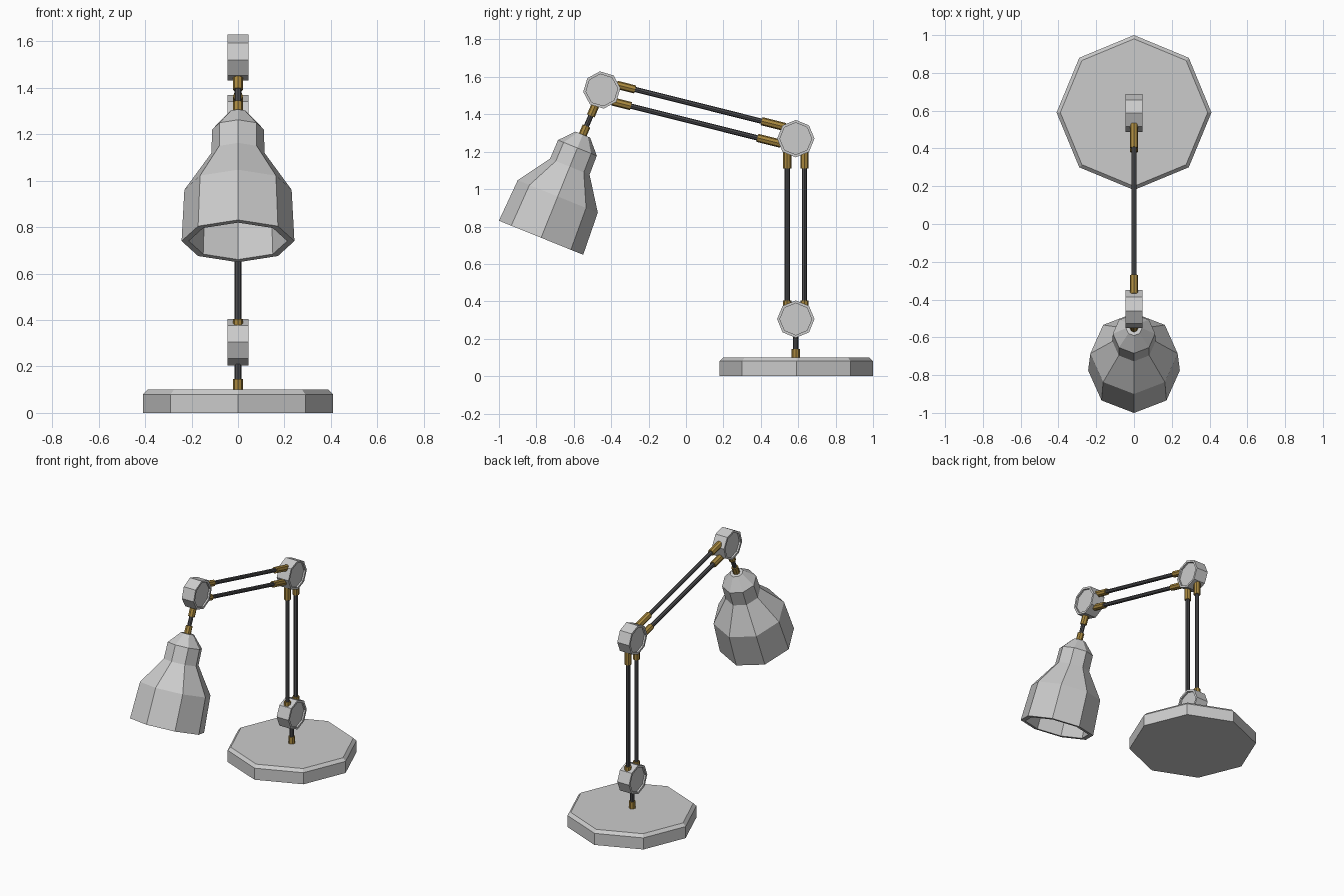
import bpy, bmesh, math
from mathutils import Vector, Matrix

cube = bpy.data.objects.get("Cube")
if cube:
    bpy.data.objects.remove(cube, do_unlink=True)


def material(name, color):
    m = bpy.data.materials.new(name)
    m.diffuse_color = (*color, 1)
    m.use_nodes = True
    m.node_tree.nodes["Principled BSDF"].inputs["Base Color"].default_value = (*color, 1)
    return m


GREY = material("light grey", (0.6, 0.6, 0.6))
DARK = material("dark grey", (0.075, 0.075, 0.08))
BRASS = material("brass", (0.4, 0.25, 0.05))
SIDES = 8


def lathe(name, profile, mat, origin, axis, spin=0.0):
    """Turn a (radius, height) profile into a flat-sided solid along axis."""
    axis = Vector(axis).normalized()
    side = Vector((1, 0, 0)) if abs(axis.x) < 0.9 else Vector((0, 1, 0))
    other = axis.cross(side)
    bm = bmesh.new()
    rings = []
    for r, h in profile:
        ring = []
        for i in range(SIDES):
            a = math.tau * i / SIDES + spin
            p = Vector(origin) + axis * h + r * (math.cos(a) * side + math.sin(a) * other)
            ring.append(bm.verts.new(p))
        rings.append(ring)
    for low, high in zip(rings, rings[1:]):
        for i in range(SIDES):
            j = (i + 1) % SIDES
            bm.faces.new((low[i], low[j], high[j], high[i]))
    bm.faces.new(rings[0])
    bm.faces.new(rings[-1])
    bmesh.ops.recalc_face_normals(bm, faces=bm.faces)
    mesh = bpy.data.meshes.new(name)
    bm.to_mesh(mesh)
    bm.free()
    mesh.materials.append(mat)
    obj = bpy.data.objects.new(name, mesh)
    bpy.context.collection.objects.link(obj)
    return obj


def tube(name, start, end, radius, mat):
    start, end = Vector(start), Vector(end)
    return lathe(name, [(radius, 0), (radius, (end - start).length)], mat, start, end - start)


def rod(name, start, end, collars):
    """Dark rod with a brass collar (from, to) measured inward from each end."""
    start, end = Vector(start), Vector(end)
    d = (end - start).normalized()
    tube(name, start + d * collars[0][0], end - d * collars[1][0], 0.014, DARK)
    for label, p, way, (a, b) in (("start", start, d, collars[0]), ("end", end, -d, collars[1])):
        tube(f"{name}_{label}_collar", p + way * a, p + way * b, 0.022, BRASS)


# Joint centres
LOW = Vector((0, 0.587, 0.305))
ELBOW = Vector((0, 0.587, 1.27))
TIP = Vector((0, -0.45, 1.53))

# Weighted base with bevelled top edge
lathe("base", [(0.41, 0), (0.41, 0.08), (0.39, 0.1)], GREY, (0, 0.59, 0), (0, 0, 1))

# Octagonal joints with recessed side faces
joint_profile = [(0.085, -0.033), (0.085, -0.045), (0.1, -0.045),
                 (0.1, 0.045), (0.085, 0.045), (0.085, 0.033)]
for name, centre, spin in (("lower_joint", LOW, 0), ("elbow_joint", ELBOW, 0),
                           ("head_joint", TIP, math.radians(6))):
    lathe(name, joint_profile, GREY, centre, (1, 0, 0), spin)

# Stem between base and lower joint
tube("base_stem", (0, 0.587, 0.09), LOW - Vector((0, 0, 0.08)), 0.014, DARK)
tube("base_stem_collar", (0, 0.587, 0.09), (0, 0.587, 0.145), 0.022, BRASS)

# Paired rods of the upright and the arm
for start, end, label, collars in (
        (LOW, ELBOW, "upright", ((0.05, 0.1), (0.05, 0.16))),
        (ELBOW, TIP, "arm", ((0.07, 0.2), (0.07, 0.172)))):
    d = (end - start).normalized()
    offset = Vector((1, 0, 0)).cross(d) * 0.046
    for number, sign in (("first", -1), ("second", 1)):
        rod(f"{label}_{number}_rod", start + sign * offset, end + sign * offset, collars)

# Tilted hollow shade: outer wall from the inside crown round the rim
rim = Vector((0, -0.775, 0.74))
axis = Vector((0, 0.375, 0.927)).normalized()
shade = [(0.03, 0.565), (0.088, 0.505), (0.088, 0.415), (0.202, 0.235), (0.212, 0),
         (0.243, 0), (0.231, 0.238), (0.114, 0.41), (0.112, 0.518), (0.042, 0.595)]
lathe("shade", shade, GREY, rim, axis)

# Neck joining shade to head joint
top = rim + axis * 0.585
rod("shade_neck", top, TIP, ((0, 0.06), (0.08, 0.15)))
